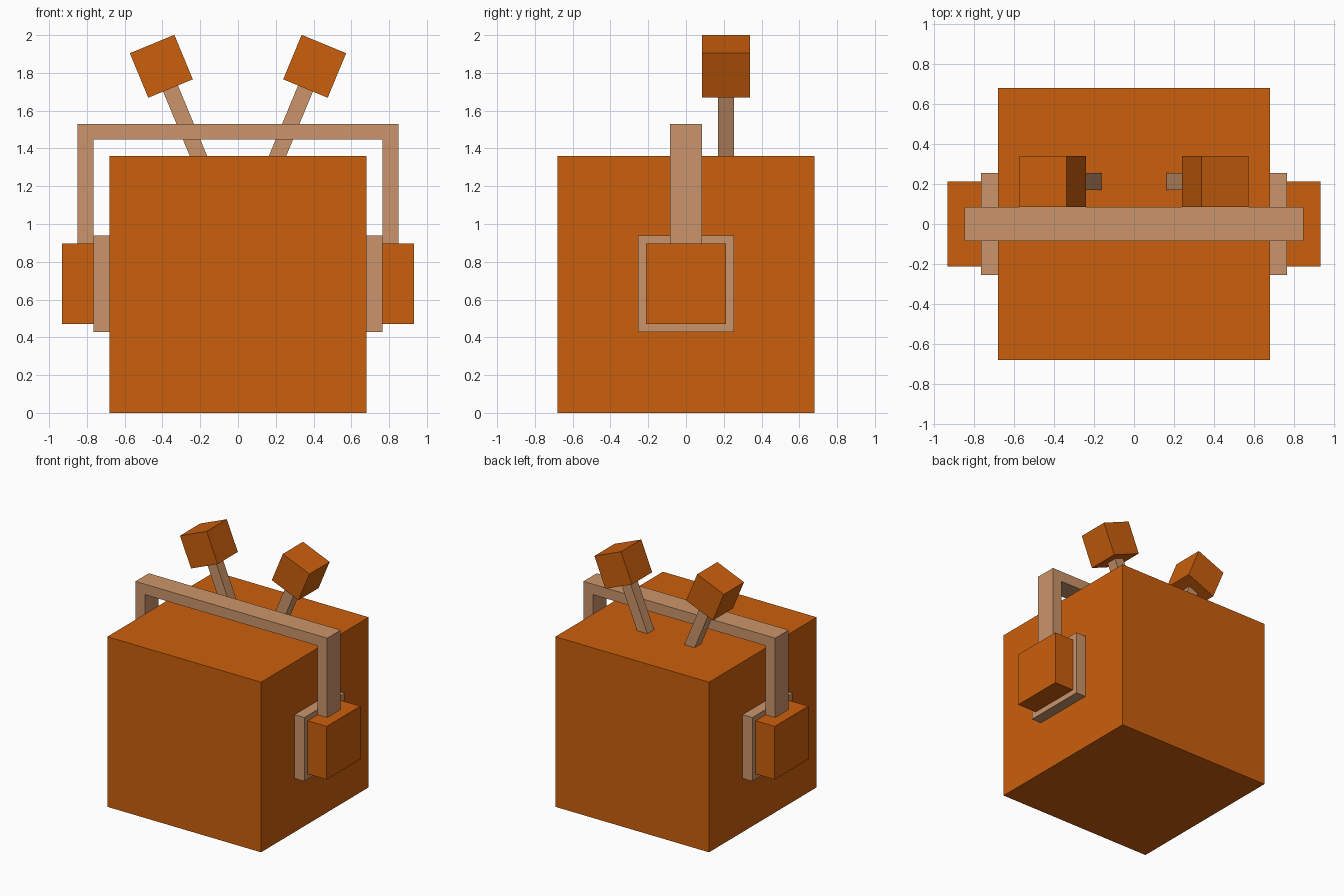
import bpy, bmesh, math
from mathutils import Matrix, Vector

if "Cube" in bpy.data.objects:
    bpy.data.objects.remove(bpy.data.objects["Cube"], do_unlink=True)


def make_material(name, rgb):
    mat = bpy.data.materials.new(name)
    mat.use_nodes = True
    colour = (*rgb, 1.0)
    mat.diffuse_color = colour
    mat.node_tree.nodes["Principled BSDF"].inputs["Base Color"].default_value = colour
    return mat


ORANGE = make_material("burnt orange", (0.60, 0.115, 0.004))
TAN = make_material("tan", (0.60, 0.30, 0.145))


def finish(bm, name, mat):
    bmesh.ops.recalc_face_normals(bm, faces=bm.faces)
    mesh = bpy.data.meshes.new(name)
    bm.to_mesh(mesh)
    bm.free()
    mesh.materials.append(mat)
    obj = bpy.data.objects.new(name, mesh)
    bpy.context.collection.objects.link(obj)
    return obj


def box(name, centre, size, mat, tilt=0.0):
    bm = bmesh.new()
    bmesh.ops.create_cube(bm, size=1.0, matrix=Matrix.Diagonal((*size, 1.0)))
    obj = finish(bm, name, mat)
    obj.location = centre
    obj.rotation_euler.y = tilt
    return obj


# Cube body
box("body", (0, 0, 0.68), (1.36, 1.36, 1.36), ORANGE)

# Headband: an upside-down U extruded front to back
outer, inner, top, foot, depth, bar = 0.849, 0.765, 1.53, 0.895, 0.17, 0.083
profile = [(-outer, foot), (-outer, top), (outer, top), (outer, foot),
           (inner, foot), (inner, top - bar), (-inner, top - bar), (-inner, foot)]
bm = bmesh.new()
face = bm.faces.new([bm.verts.new((x, -depth / 2, z)) for x, z in profile])
ext = bmesh.ops.extrude_face_region(bm, geom=[face])
bmesh.ops.translate(bm, vec=(0, depth, 0),
                    verts=[v for v in ext["geom"] if isinstance(v, bmesh.types.BMVert)])
finish(bm, "headband", TAN)

# Ear pieces and antennae on both sides
LEAN = math.radians(22.5)
for side, s in (("left", 1), ("right", -1)):
    box(f"{side}_ear_pad", (s * 0.7225, 0, 0.683), (0.085, 0.51, 0.51), TAN)
    box(f"{side}_ear_cup", (s * 0.849, 0, 0.683), (0.168, 0.425, 0.425), ORANGE)

    tip = Vector((s * 0.406, 0.2125, 1.835))
    axis = Vector((s * math.sin(LEAN), 0, math.cos(LEAN)))
    near, far = 0.127, 0.56      # stem runs from the tip block into the body
    box(f"{side}_antenna_tip", tip, (0.255, 0.255, 0.255), ORANGE, s * LEAN)
    box(f"{side}_antenna_stem", tip - axis * (near + far) / 2,
        (0.085, 0.085, far - near), TAN, s * LEAN)
